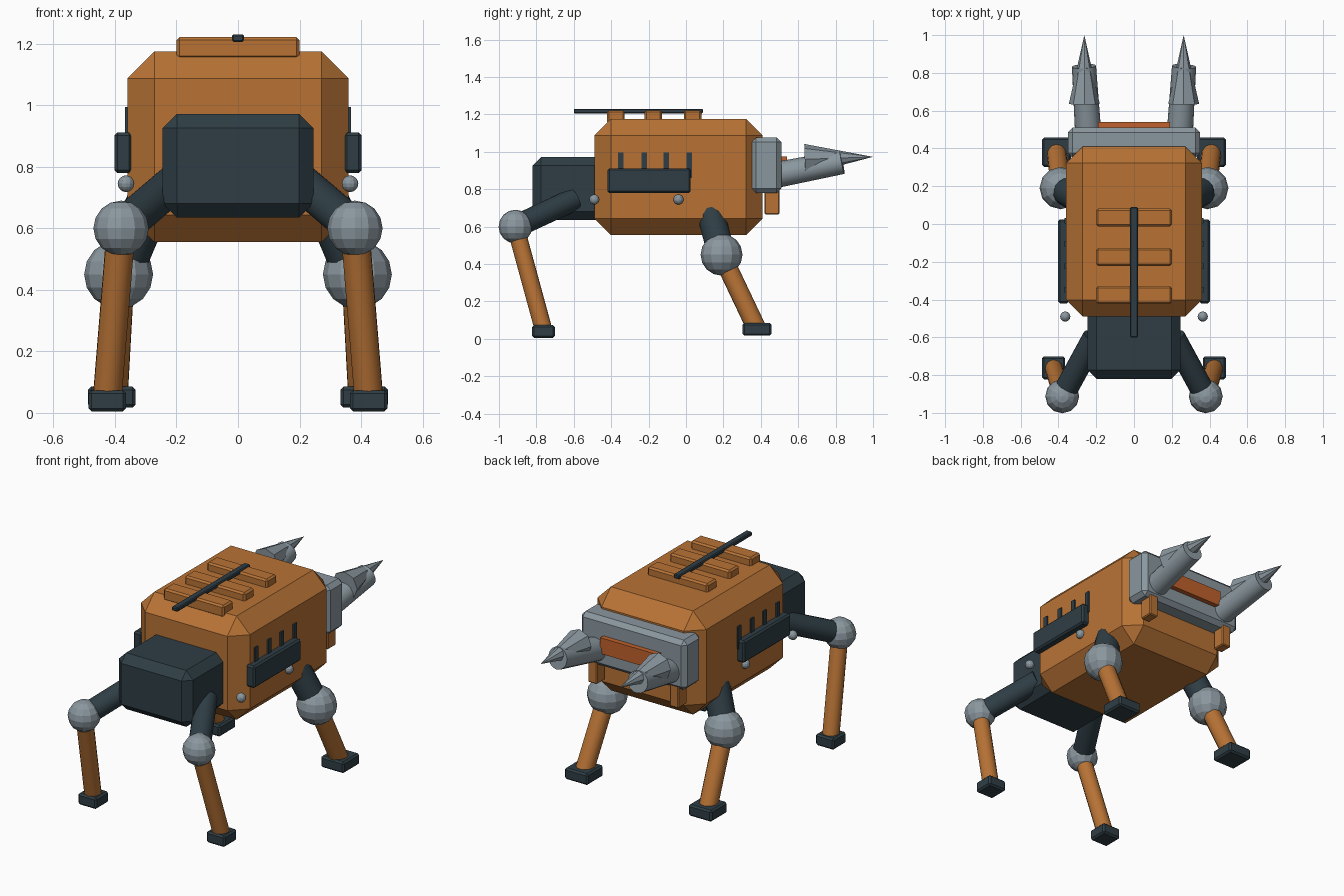
import bpy
import math
from mathutils import Vector

if "Cube" in bpy.data.objects:
    bpy.data.objects.remove(bpy.data.objects["Cube"])


def make_mat(name, rgb):
    m = bpy.data.materials.new(name)
    m.diffuse_color = (*rgb, 1.0)
    m.use_nodes = True
    m.node_tree.nodes["Principled BSDF"].inputs["Base Color"].default_value = m.diffuse_color
    return m


COPPER = make_mat("copper_orange", (0.479, 0.171, 0.036))
DARK = make_mat("dark_slate", (0.028, 0.048, 0.060))
GREY = make_mat("steel_grey", (0.255, 0.310, 0.345))
RED = make_mat("burnt_orange", (0.530, 0.120, 0.025))


def finish(name, mat):
    ob = bpy.context.object
    ob.name = name
    ob.data.materials.append(mat)
    return ob


def box(name, x, y, z, mat, bevel=0.0):
    """Box from (min, max) ranges with a single-segment chamfer."""
    lo, hi = Vector((x[0], y[0], z[0])), Vector((x[1], y[1], z[1]))
    bpy.ops.mesh.primitive_cube_add(size=1, location=(lo + hi) / 2)
    ob = finish(name, mat)
    for v in ob.data.vertices:
        v.co = Vector(a * b for a, b in zip(v.co, hi - lo))
    if bevel:
        mod = ob.modifiers.new("chamfer", 'BEVEL')
        mod.width = bevel
        mod.segments = 1
    return ob


def rod(name, a, b, r1, r2, mat, sides=16, smooth=True):
    """Cylinder or cone running from a to b."""
    a, b = Vector(a), Vector(b)
    d = b - a
    bpy.ops.mesh.primitive_cone_add(
        vertices=sides, radius1=r1, radius2=r2, depth=d.length,
        location=(a + b) / 2, rotation=d.to_track_quat('Z', 'Y').to_euler())
    if smooth:
        bpy.ops.object.shade_smooth_by_angle(angle=math.radians(35))
    return finish(name, mat)


def ball(name, c, r, mat, seg=12, rings=8):
    bpy.ops.mesh.primitive_uv_sphere_add(segments=seg, ring_count=rings,
                                         radius=r, location=c)
    return finish(name, mat)


# Hull and head
box("body", (-0.36, 0.36), (-0.49, 0.41), (0.555, 1.175), COPPER, 0.088)
box("head", (-0.245, 0.245), (-0.82, -0.40), (0.635, 0.972), DARK, 0.046)

# Roof slats and the rail over them
for y in (-0.375, -0.175, 0.035):
    box("roof_slat", (-0.2, 0.2), (y - 0.047, y + 0.047), (1.15, 1.222), COPPER, 0.01)
box("roof_rail", (-0.02, 0.02), (-0.6, 0.09), (1.206, 1.23), DARK, 0.005)

# Rear tool mount with its coloured panel
box("tool_mount", (-0.35, 0.35), (0.35, 0.51), (0.78, 1.077), GREY, 0.025)
box("mount_panel", (-0.19, 0.19), (0.49, 0.54), (0.88, 0.975), RED)

for side, s in (("left", -1), ("right", 1)):
    def xs(a, b):
        return tuple(sorted((a * s, b * s)))

    # Side pod with upright fins
    box(side + "_side_pod", xs(0.345, 0.402), (-0.42, 0.025), (0.78, 0.912), DARK, 0.01)
    for y in (-0.348, -0.224, -0.105, 0.018):
        box(side + "_pod_fin", xs(0.335, 0.368), (y - 0.015, y + 0.015), (0.86, 0.995), DARK)
    for y in (-0.49, -0.04):
        ball(side + "_bolt", (0.364 * s, y, 0.745), 0.027, GREY)

    # Drill arm, drill and bracket under the mount
    rod(side + "_drill_arm", (0.24 * s, 0.44, 0.868), (0.265 * s, 0.835, 0.945),
        0.07, 0.064, GREY)
    rod(side + "_drill_bit", (0.263 * s, 0.635, 0.96), (0.263 * s, 1.0, 0.973),
        0.082, 0.0, GREY, sides=8, smooth=False)
    box(side + "_bracket", xs(0.24, 0.30), (0.42, 0.50), (0.665, 0.80), COPPER, 0.006)

    # Legs: hip, knee, ankle, knee radius, thigh radius, shin radius, foot half size, foot base
    legs = (
        ("front", (0.21, -0.60, 0.745), (0.38, -0.912, 0.60), (0.425, -0.762, 0.05),
         0.09, 0.062, 0.047, 0.061, 0.005),
        ("rear", (0.29, 0.13, 0.68), (0.388, 0.19, 0.45), (0.41, 0.38, 0.05),
         0.112, 0.075, 0.052, 0.077, 0.017),
    )
    for name, hip, knee, ankle, kr, tr, sr, f, base in legs:
        p = f"{side}_{name}_"
        hip, knee, ankle = [(c[0] * s, c[1], c[2]) for c in (hip, knee, ankle)]
        rod(p + "thigh", hip, knee, tr, tr, DARK)
        ball(p + "knee", knee, kr, GREY)
        rod(p + "shin", knee, ankle, sr, sr, COPPER)
        x, y = ankle[0], ankle[1]
        box(p + "foot", (x - f, x + f), (y - f, y + f), (base, base + 0.068), DARK, 0.01)
